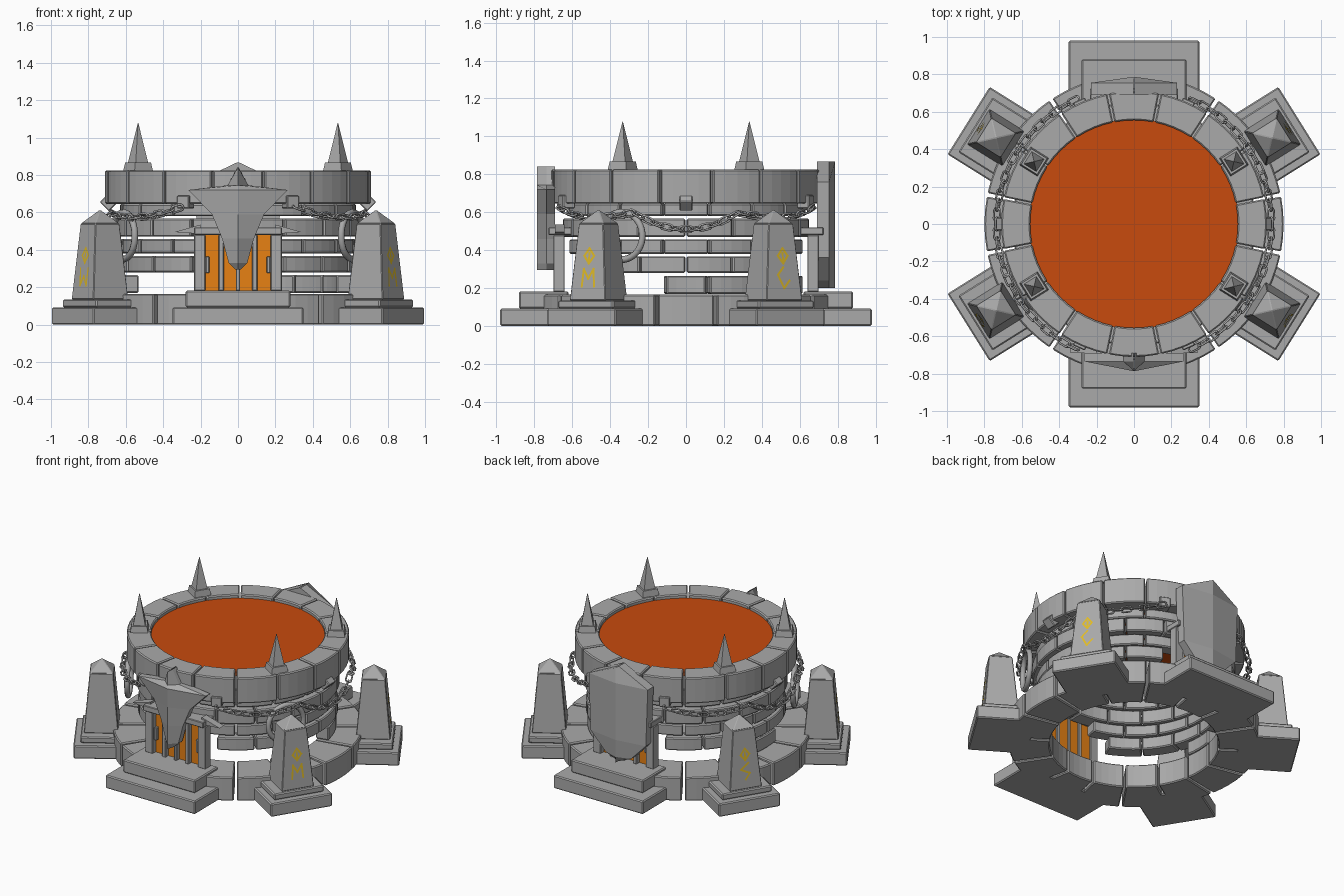
import bpy, bmesh, math
from math import sin, cos, radians, sqrt, pi
from mathutils import Matrix, Vector

cube = bpy.data.objects.get("Cube")
if cube:
    bpy.data.objects.remove(cube)


def material(name, rgb):
    m = bpy.data.materials.new(name)
    m.use_nodes = True
    m.diffuse_color = (*rgb, 1)
    m.node_tree.nodes["Principled BSDF"].inputs["Base Color"].default_value = (*rgb, 1)
    return m


STONE = material("grey stone", (0.4, 0.4, 0.4))
LAVA = material("molten orange", (0.58, 0.07, 0.004))
GLOW = material("amber glow", (0.8, 0.22, 0.007))
GOLD = material("gold rune", (0.75, 0.5, 0.02))


def finish(name, bm, mat=STONE, bevel=0.0, smooth=False):
    bmesh.ops.recalc_face_normals(bm, faces=bm.faces)
    mesh = bpy.data.meshes.new(name)
    bm.to_mesh(mesh)
    bm.free()
    mesh.materials.append(mat)
    ob = bpy.data.objects.new(name, mesh)
    bpy.context.collection.objects.link(ob)
    if smooth:
        mesh.shade_smooth()
    if bevel:
        mod = ob.modifiers.new("edge_wear", 'BEVEL')
        mod.width, mod.segments, mod.limit_method = bevel, 1, 'ANGLE'
        mod.angle_limit = radians(40)
    return ob


def box(bm, lo, hi, frame=Matrix()):
    lo, hi = Vector(lo), Vector(hi)
    m = frame @ Matrix.Translation((lo + hi) / 2) @ Matrix.Diagonal((*(hi - lo), 1))
    bmesh.ops.create_cube(bm, size=1, matrix=m)


def taper(bm, h0, h1, z0, z1, frame):
    # square frustum or pyramid
    m = frame @ Matrix.Translation((0, 0, (z0 + z1) / 2)) @ Matrix.Rotation(pi / 4, 4, 'Z')
    bmesh.ops.create_cone(bm, cap_ends=True, segments=4, radius1=h0 * sqrt(2),
                          radius2=h1 * sqrt(2), depth=z1 - z0, matrix=m)


def arc_block(bm, a0, a1, r0, r1, z0, z1, steps=4):
    loops = []
    for i in range(steps + 1):
        a = radians(a0 + (a1 - a0) * i / steps)
        loops.append([bm.verts.new((r * cos(a), r * sin(a), z))
                      for r, z in ((r0, z0), (r1, z0), (r1, z1), (r0, z1))])
    for p, q in zip(loops, loops[1:]):
        for k in range(4):
            n = (k + 1) % 4
            bm.faces.new((p[k], p[n], q[n], q[k]))
    bm.faces.new(loops[0])
    bm.faces.new(loops[-1])


def ring(name, r0, r1, z0, z1, shift=0.0, gap=0.8, keep=lambda a: True):
    bm = bmesh.new()
    step = 22.5
    for i in range(16):
        mid = (i * step + shift) % 360
        if keep(mid):
            arc_block(bm, mid - step / 2 + gap / 2, mid + step / 2 - gap / 2, r0, r1, z0, z1)
    finish(name, bm, bevel=0.007)


def off_gate(a):
    return abs(abs((a + 180) % 360 - 180) - 90) > 20


# Masonry rings
ring("base_ring", 0.54, 0.80, 0, 0.165, gap=1.4)
ring("footing_blocks", 0.54, 0.63, 0.17, 0.265, keep=lambda a: 20 < a < 70 or 170 < a < 190)
ring("wall_course_lower", 0.54, 0.64, 0.28, 0.367, 11.25, keep=off_gate)
ring("wall_course_middle", 0.54, 0.63, 0.38, 0.457, keep=off_gate)
ring("wall_course_upper", 0.54, 0.65, 0.47, 0.567, 11.25)
ring("wall_neck", 0.54, 0.63, 0.58, 0.645)
ring("rim_ring", 0.555, 0.71, 0.645, 0.825)

# Molten pool
bm = bmesh.new()
bmesh.ops.create_cone(bm, cap_ends=True, segments=64, radius1=0.56, radius2=0.56, depth=0.03,
                      matrix=Matrix.Translation((0, 0, 0.785)))
finish("molten_pool", bm, LAVA)

# Rune strokes: side offset and height on the outward obelisk face
DIAMOND = [(0, .33), (-.03, .37), (0, .41), (.03, .37), (0, .33)]
PEAKS = [(-.038, .21), (-.03, .3), (0, .25), (.03, .3), (.038, .21)]
VALLEYS = [(u, .51 - z) for u, z in PEAKS]
HOOK = [(0, .31), (-.035, .27), (0, .2), (.035, .24)]
ZIGZAG = [(.02, .31), (-.03, .27), (.03, .24), (0, .2)]


def strokes(bm, path, frame, width=0.006):
    for (u0, z0), (u1, z1) in zip(path, path[1:]):
        d = Vector((u1 - u0, z1 - z0)).normalized() * width
        n = Vector((-d.y, d.x))
        corners = [(u0 - d.x + n.x, z0 - d.y + n.y), (u1 + d.x + n.x, z1 + d.y + n.y),
                   (u1 + d.x - n.x, z1 + d.y - n.y), (u0 - d.x - n.x, z0 - d.y - n.y)]
        bm.faces.new([bm.verts.new(frame @ Vector((0.113 - (z - 0.14) * 0.0875, u, z)))
                      for u, z in corners])


# Corner pedestals, obelisks and rim spikes
corners = (("front_left", -32, PEAKS), ("back_left", 32, HOOK),
           ("back_right", 148, ZIGZAG), ("front_right", 212, VALLEYS))
for label, angle, rune in corners:
    turn = Matrix.Rotation(radians(angle), 4, 'Z')
    at = turn @ Matrix.Translation((0.87, 0, 0))
    bm = bmesh.new()
    box(bm, (0.66, -0.2125, 0), (1.043, 0.2125, 0.092), turn)
    box(bm, (0.70, -0.172, 0.092), (1.0, 0.172, 0.135), turn)
    finish(label + "_pedestal", bm, bevel=0.007)
    bm = bmesh.new()
    taper(bm, 0.111, 0.076, 0.135, 0.54, at)
    taper(bm, 0.076, 0.004, 0.54, 0.612, at)
    finish(label + "_obelisk", bm, bevel=0.004)
    bm = bmesh.new()
    strokes(bm, DIAMOND, at)
    strokes(bm, [(0, .345), (0, .385)], at)
    strokes(bm, rune, at)
    finish(label + "_rune", bm, GOLD)
    bm = bmesh.new()
    at = turn @ Matrix.Translation((0.63, 0, 0))
    taper(bm, 0.058, 0.05, 0.82, 0.867, at)
    taper(bm, 0.039, 0.001, 0.867, 1.078, at)
    finish(label + "_spike", bm)

# Steps and barred gates, front and back
for label, turn in (("front", Matrix()), ("back", Matrix.Rotation(pi, 4, 'Z'))):
    bm = bmesh.new()
    box(bm, (-0.35, -0.98, 0), (0.35, -0.66, 0.092), turn)
    box(bm, (-0.28, -0.88, 0.092), (0.28, -0.62, 0.182), turn)
    finish(label + "_steps", bm, bevel=0.007)
    bm = bmesh.new()
    box(bm, (-0.2, -0.665, 0.18), (0.2, -0.65, 0.48), turn)
    finish(label + "_gate_glow", bm, GLOW)
    bm = bmesh.new()
    for x, w in ((-0.205, .03), (-0.09, .014), (0, .011), (0.09, .014), (0.205, .03)):
        box(bm, (x - w, -0.7, 0.18), (x + w, -0.64, 0.48), turn)
    for x in (-0.163, 0.163):
        box(bm, (x - .01, -0.69, 0.275), (x + .01, -0.66, 0.365), turn)
    box(bm, (-0.235, -0.725, 0.48), (0.235, -0.6, 0.52), turn)
    finish(label + "_gate_frame", bm, bevel=0.004)

# Pointed lintel wings beside the front gate
bm = bmesh.new()
for s in (-1, 1):
    pts = [(.2, .485), (.34, .495), (.2, .535)]
    a, b = ([bm.verts.new((s * x, y, z)) for x, z in pts] for y in (-.69, -.64))
    bm.faces.new(a)
    bm.faces.new(b)
    for i in range(3):
        j = (i + 1) % 3
        bm.faces.new((a[i], a[j], b[j], b[i]))
finish("lintel_wings", bm)


def crest(name, half, back, edge, ridge):
    # ridged plate from half of its outline, running top to bottom
    bm = bmesh.new()
    for s in (-1, 1):
        rows = [[bm.verts.new(p) for p in ((0, ridge, z), (s * x, edge, z),
                                           (s * x, back, z), (0, back, z))] for x, z in half]
        for p, q in zip(rows, rows[1:]):
            for k in range(3):
                bm.faces.new((p[k], p[k + 1], q[k + 1], q[k]))
    bmesh.ops.remove_doubles(bm, verts=bm.verts, dist=1e-4)
    bmesh.ops.dissolve_degenerate(bm, edges=bm.edges, dist=1e-4)
    finish(name, bm)


crest("front_star_crest", [(.004, .84), (.055, .745), (.265, .72), (.14, .59), (.085, .46),
                           (.05, .33), (.015, .295)], -0.69, -0.735, -0.787)
crest("back_shield_crest", [(.004, .868), (.23, .76), (.215, .36), (.1, .24), (.004, .2)],
      0.69, 0.755, 0.787)


def torus(bm, major, minor, frame, stretch=0.0, n=20, m=6):
    # ring in the local XY plane, pulled apart along X for chain links
    grid = []
    for i in range(n):
        a = 2 * pi * (i + 0.5) / n
        pull = stretch if cos(a) > 0 else -stretch
        grid.append([bm.verts.new(frame @ Vector((
            (major + minor * cos(t)) * cos(a) + pull, (major + minor * cos(t)) * sin(a),
            minor * sin(t)))) for t in (2 * pi * j / m for j in range(m))])
    for i in range(n):
        p, q = grid[i], grid[(i + 1) % n]
        for j in range(m):
            k = (j + 1) % m
            bm.faces.new((p[j], p[k], q[k], q[j]))


# Large hanging rings behind the front obelisks
for label, angle in (("left", -29), ("right", 209)):
    bm = bmesh.new()
    frame = (Matrix.Rotation(radians(angle), 4, 'Z') @ Matrix.Translation((0.7, 0, 0.475))
             @ Matrix.Rotation(pi / 2, 4, 'Y'))
    torus(bm, 0.125, 0.018, frame, n=32, m=8)
    finish(label + "_hanging_ring", bm, smooth=True)

# Chain brackets
bm = bmesh.new()
for angle in (0, 66, 114, 180, 246, 294):
    frame = Matrix.Rotation(radians(angle), 4, 'Z') @ Matrix.Translation((0.69, 0, 0.655))
    if angle % 180 == 0:
        frame = frame @ Matrix.Rotation(pi / 4, 4, 'Y')
    box(bm, (-0.035, -0.035, -0.035), (0.035, 0.035, 0.035), frame)
finish("chain_brackets", bm, bevel=0.005)


def swag(bm, a0, a1, z0, z1, dip, count):
    def point(t):
        a = radians(a0 + (a1 - a0) * t)
        return Vector((0.735 * cos(a), 0.735 * sin(a), z0 + (z1 - z0) * t - dip * 4 * t * (1 - t)))
    for i in range(count):
        p, q = point(i / count), point((i + 1) / count)
        aim = (q - p).to_track_quat('X', 'Z').to_matrix().to_4x4()
        roll = Matrix.Rotation(pi / 2 * (i % 2) + 0.4, 4, 'X')
        torus(bm, 0.018, 0.006, Matrix.Translation((p + q) / 2) @ aim @ roll, 0.017, 12, 5)


# Chains sagging along both flanks
for label, base in (("left", 0), ("right", 180)):
    bm = bmesh.new()
    swag(bm, base - 66, base - 22, 0.63, 0.6, 0.04, 10)
    swag(bm, base - 22, base + 22, 0.6, 0.6, 0.09, 11)
    swag(bm, base + 22, base + 66, 0.6, 0.63, 0.04, 10)
    finish(label + "_chain", bm, smooth=True)
